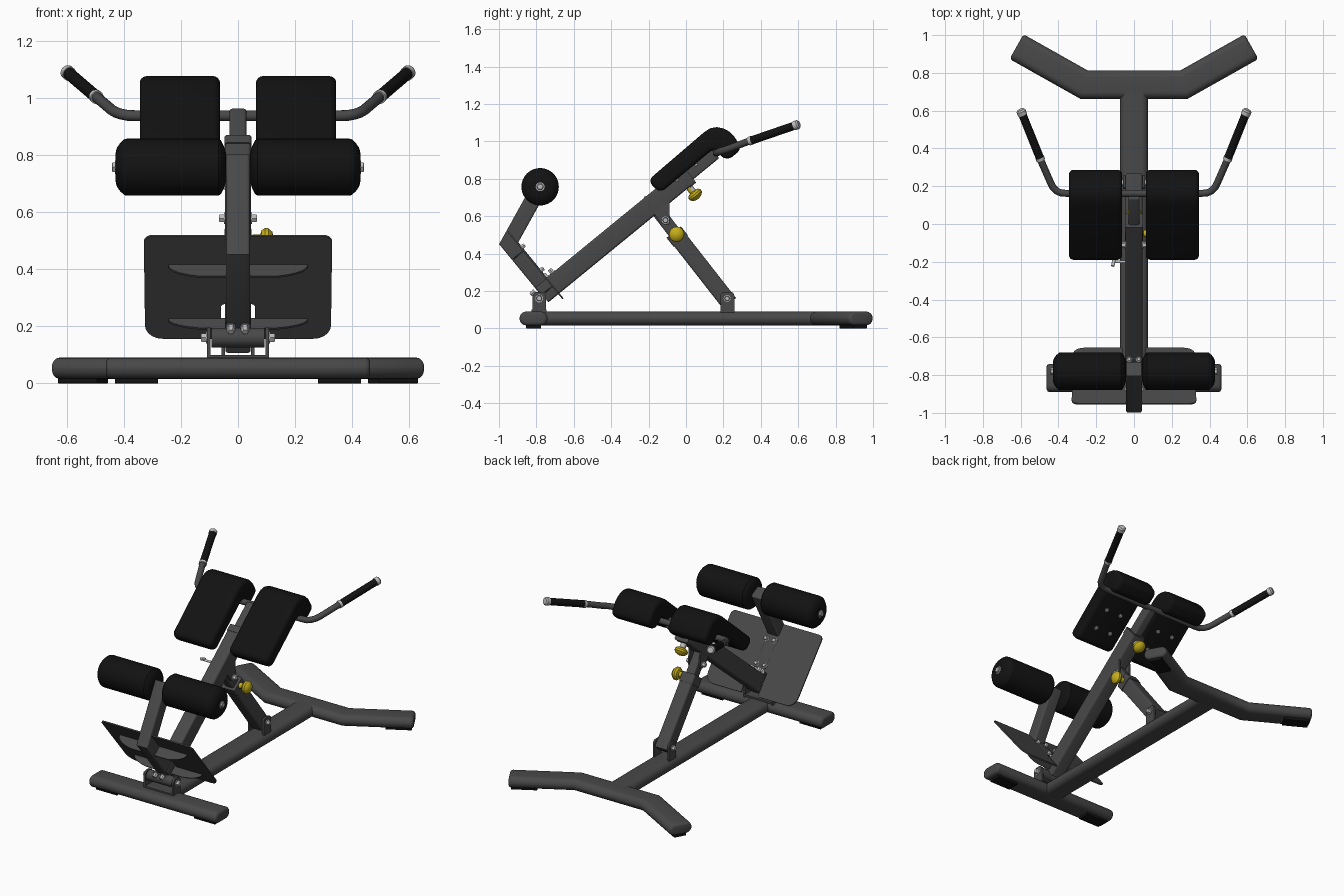
import bpy, bmesh, math
from mathutils import Vector as V

if "Cube" in bpy.data.objects:
    bpy.data.objects.remove(bpy.data.objects["Cube"])

def mat(name, c):
    m = bpy.data.materials.new(name)
    m.diffuse_color = (*c, 1)
    m.use_nodes = True
    m.node_tree.nodes["Principled BSDF"].inputs["Base Color"].default_value = m.diffuse_color
    return m

FRAME = mat("frame_grey", (0.065, 0.065, 0.065))
BLACK = mat("pad_black", (0.006, 0.006, 0.006))
STEEL = mat("steel", (0.5, 0.5, 0.5))
GOLD = mat("knob_yellow", (0.55, 0.42, 0.01))
X, Z = V((1, 0, 0)), V((0, 0, 1))
B = V((0, 0.773, 0.634))      # direction along the inclined beam
U = V((0, -0.634, 0.773))     # perpendicular to it (up the foot plate)

def loft(name, rings, m):
    """Skin closed rings and cap both ends."""
    bm = bmesh.new()
    vs = [[bm.verts.new(p) for p in r] for r in rings]
    n = len(vs[0])
    for a, b in zip(vs, vs[1:]):
        for i in range(n):
            bm.faces.new((a[i], a[(i + 1) % n], b[(i + 1) % n], b[i]))
    bm.faces.new(vs[0])
    bm.faces.new(vs[-1])
    bmesh.ops.recalc_face_normals(bm, faces=bm.faces)
    me = bpy.data.meshes.new(name)
    bm.to_mesh(me)
    bm.free()
    me.materials.append(m)
    ob = bpy.data.objects.new(name, me)
    bpy.context.collection.objects.link(ob)
    return ob

def fillet(pts, n=5):
    """Round polygon corners given as (a, b, radius)."""
    out, w = [], 0.7071
    for i, (a, b, r) in enumerate(pts):
        p = V((a, b))
        if r == 0:
            out.append(p)
            continue
        p0 = p + (V(pts[i - 1][:2]) - p).normalized() * r
        p2 = p + (V(pts[(i + 1) % len(pts)][:2]) - p).normalized() * r
        for k in range(n + 1):
            t = k / n
            c0, c1, c2 = (1 - t) ** 2, 2 * w * t * (1 - t), t * t
            out.append((p0 * c0 + p * c1 + p2 * c2) / (c0 + c1 + c2))
    return out

def rect(w, h, r):
    w, h = w / 2, h / 2
    return fillet([(-w, -h, r), (w, -h, r), (w, h, r), (-w, h, r)])

def inset(prof, d):
    """Shrink a closed 2D profile by distance d."""
    n, out = len(prof), []
    s = 1 if sum(prof[i - 1].cross(prof[i]) for i in range(n)) > 0 else -1
    for i, p in enumerate(prof):
        e1, e2 = (p - prof[i - 1]).normalized(), (prof[(i + 1) % n] - p).normalized()
        n1, n2 = V((-e1.y, e1.x)) * s, V((-e2.y, e2.x)) * s
        m = (n1 + n2).normalized()
        out.append(p + m * d / max(m.dot(n1), 0.5))
    return out

def sweep(name, path, up, prof, m=FRAME, bevel=0, segs=4):
    """Sweep a profile along a planar path, mitred corners, rounded end edges."""
    path = [V(p) for p in path]
    tans = [(q - p).normalized() for p, q in zip(path, path[1:])]
    steps = [k / segs * math.pi / 2 for k in range(segs + 1)] if bevel else [0]
    rings = []
    for i, p in enumerate(path):
        l1 = up.cross(tans[max(i - 1, 0)])
        l2 = up.cross(tans[min(i, len(tans) - 1)])
        lat = (l1 + l2).normalized()
        lat /= lat.dot(l1)
        first, last = i == 0, i == len(path) - 1
        for th in (steps if first else steps[::-1] if last else [None]):
            pr, q = prof, p
            if th is not None and bevel:
                pr = inset(prof, bevel * (1 - math.sin(th)))
                q = p + (tans[0] if first else -tans[-1]) * bevel * (1 - math.cos(th))
            rings.append([q + lat * a + up * b for a, b in pr])
    return loft(name, rings, m)

def prism(name, x0, x1, pts, m=FRAME, bevel=0):
    """Extrude a (y, z) outline between two x positions."""
    x0, x1 = sorted((x0, x1))
    return sweep(name, [(x0, 0, 0), (x1, 0, 0)], Z, fillet(pts), m, bevel)

def lathe(name, origin, axis, prof, m, n=32):
    """Revolve (distance, radius) pairs around an axis."""
    q = V(axis).to_track_quat('Z', 'Y')
    return loft(name, [[V(origin) + q @ V((r * math.cos(k * math.tau / n),
                r * math.sin(k * math.tau / n), t)) for k in range(n)] for t, r in prof], m)

def bolt(name, origin, axis, r=0.016, h=0.016):
    lathe(name + "_washer", origin, axis, [(0, r * 1.25), (0.004, r * 1.25)], STEEL, 20)
    lathe(name, origin, axis, [(0.004, r), (h * .8, r), (h, r * .8)], STEEL, 6)

# Base: oval tubes for front foot, spine and splayed rear foot
oval = rect(0.15, 0.074, 0.0365)
zb = 0.053
sweep("front_foot", [(-0.463, -0.815, zb), (0.463, -0.815, zb)], Z, oval, bevel=0.018)
sweep("base_spine", [(0, -0.78, zb), (0, 0.70, zb)], Z, oval)
rear = [(-0.622, 0.939, zb), (-0.265, 0.738, zb), (0.265, 0.738, zb), (0.622, 0.939, zb)]
sweep("rear_foot", rear, Z, oval, bevel=0.018)
flat = rect(0.08, 0.02, 0.003)
for s in (-1, 1):
    sweep("front_rubber_pad", [(s * 0.43, -0.815, 0.01), (s * 0.28, -0.815, 0.01)], Z, flat, BLACK)
    sweep("rear_rubber_pad", [(s * 0.61, 0.932, 0.01), (s * 0.475, 0.856, 0.01)], Z, flat, BLACK)

# Inclined beam: outer sleeve and sliding inner tube
sweep("main_beam", [(0, -0.77, 0.181), (0, 0.014, 0.822)], X, rect(0.108, 0.09, 0.012))
sweep("beam_collar", [(0, -0.015, 0.798), (0, 0.018, 0.825)], X, rect(0.116, 0.096, 0.012))
sweep("sliding_tube", [(0, -0.1, 0.728), (0, 0.155, 0.937)], X, rect(0.07, 0.058, 0.01), bevel=0.005)

# Beam pivot on the front foot
piv = V((0, -0.785, 0.16))
lathe("pivot_tube", piv - X * 0.092, X, [(0, 0.034), (0.184, 0.034)], FRAME)
prism("pivot_base_plate", -0.105, 0.105, [(-0.825, 0.088, 0), (-0.745, 0.088, 0), (-0.745, 0.1, 0), (-0.825, 0.1, 0)])
for s in (-1, 1):
    prism("pivot_lug", s * 0.096, s * 0.108, [(-0.822, 0.08, 0), (-0.748, 0.08, 0), (-0.748, 0.195, 0.03), (-0.822, 0.195, 0.03)])
    bolt("pivot_bolt", piv + X * s * 0.108, X * s, 0.017, 0.022)

# Foot plate with beam notch and curved stiffening flanges
P = V((0, -0.805, 0.338))
plate = fillet([(-0.33, 0.232, 0.03), (-0.325, -0.232, 0.06), (-0.06, -0.232, 0.01), (-0.06, -0.075, 0.015),
                (0.06, -0.075, 0.015), (0.06, -0.232, 0.01), (0.325, -0.232, 0.06), (0.33, 0.232, 0.03)])
sweep("foot_plate", [P - B * 0.004, P + B * 0.004], U, plate)
for v, h in ((0.1, 0.068), (-0.145, 0.055)):
    lens = [(0.245 * math.cos(k * math.pi / 16), h * min(1, 1.15 * math.sin(k * math.pi / 16) ** 0.8)) for k in range(17)]
    c = P + U * v
    sweep("plate_flange", [c - U * 0.004, c + U * 0.004], -B, lens)
for s in (-1, 1):
    for v in (0.12, -0.04):
        bolt("plate_bolt", P + U * v + X * s * 0.03 + B * 0.004, B, 0.013, 0.02)
    bolt("arm_bolt", V((s * 0.025, -0.80, 0.205)) - B * 0.01, -B, 0.014, 0.03)
    for v in (-0.1, -0.14):
        bolt("beam_plate_bolt", V((s * 0.025, -0.70, 0.24)) + U * 0.052 - B * (v + 0.115), U, 0.014, 0.026)

# Bent arm carrying the ankle rollers
sweep("roller_arm", [(0, -0.742, 0.204), (0, -0.948, 0.455), (0, -0.765, 0.785)], X, rect(0.085, 0.084, 0.012), bevel=0.005)
ax = V((0, -0.78, 0.757))
lathe("roller_axle", ax - X * 0.43, X, [(0, 0.015), (0.86, 0.015)], STEEL)
for s in (-1, 1):
    lathe("ankle_roller", ax, X * s, [(0.042, 0.05), (0.05, 0.075), (0.06, 0.094), (0.068, 0.1), (0.388, 0.1),
          (0.398, 0.098), (0.412, 0.085), (0.423, 0.07), (0.428, 0.055), (0.429, 0.03)], BLACK, 40)
    bolt("roller_cap_bolt", ax + X * s * 0.426, X * s, 0.019, 0.016)

# Hip pads with curved-over top ends
pad = [(-0.205, 0.79, 0.035), (-0.139, 0.722, 0.035), (0.135, 0.95, 0.01), (0.155, 0.95, 0), (0.219, 0.895, 0.035),
       (0.297, 0.957, 0.03), (0.277, 0.995, 0), (0.258, 1.026, 0), (0.232, 1.052, 0), (0.2, 1.069, 0), (0.165, 1.076, 0), (0.13, 1.070, 0), (0.096, 1.048, 0)]
for s in (-1, 1):
    prism("hip_pad", s * 0.063, s * 0.344, pad, BLACK, 0.024)
    for y in (-0.05, 0.05):
        for x in (0.15, 0.26):
            bolt("pad_bolt", V((s * x, y, 0.795 + (y + 0.05) * 0.82)), -U, 0.01, 0.012)

# Handlebar: one bent tube, with grips, collars and end caps
half = [(0.35, 0.162, 0.937), (0.385, 0.164, 0.938), (0.41, 0.175, 0.943), (0.43, 0.195, 0.95), (0.443, 0.222, 0.958), (0.497, 0.345, 1.004)]
pts = [(-x, y, z) for x, y, z in reversed(half)] + half
cu = bpy.data.curves.new("handlebar", 'CURVE')
cu.dimensions, cu.bevel_depth, cu.bevel_resolution, cu.use_fill_caps = '3D', 0.019, 5, True
sp = cu.splines.new('POLY')
sp.points.add(len(pts) - 1)
for p, co in zip(sp.points, pts):
    p.co = (*co, 1)
cu.materials.append(FRAME)
bar = bpy.data.objects.new("handlebar", cu)
bpy.context.collection.objects.link(bar)
for s in (-1, 1):
    a, b = V((s * 0.495, 0.342, 1.002)), V((s * 0.598, 0.598, 1.09))
    d, L = (b - a).normalized(), (b - a).length
    lathe("grip_collar", a, d, [(-0.004, 0.024), (0.012, 0.024)], STEEL)
    lathe("hand_grip", a, d, [(0.012, 0.022), (L - 0.02, 0.022)], BLACK)
    lathe("grip_end_cap", a, d, [(L - 0.022, 0.025), (L, 0.025), (L + 0.008, 0.018)], STEEL)

# Telescopic support strut and its brackets
lo, mid, top = V((0, 0.22, 0.15)), V((0, -0.05, 0.495)), V((0, -0.165, 0.645))
S = (top - lo).normalized()
sweep("strut_outer", [lo - S * 0.02, mid], X, rect(0.09, 0.088, 0.012))
sweep("strut_collar", [mid - S * 0.035, mid + S * 0.025], X, rect(0.098, 0.096, 0.012))
sweep("strut_inner", [mid - S * 0.05, top], X, rect(0.068, 0.06, 0.01))
hinge = V((0, -0.11, 0.578))
for s in (-1, 1):
    prism("strut_foot_lug", s * 0.046, s * 0.058, [(0.185, 0.08, 0), (0.258, 0.08, 0), (0.258, 0.195, 0.02), (0.185, 0.195, 0.02)])
    bolt("strut_foot_bolt", lo + V((s * 0.058, 0, 0.01)), X * s, 0.015, 0.02)
    prism("strut_top_lug", s * 0.034, s * 0.045, [(-0.2, 0.66, 0.01), (-0.135, 0.56, 0.02), (-0.085, 0.55, 0.02), (-0.09, 0.69, 0.01)])
    bolt("strut_top_bolt", hinge + X * s * 0.045, X * s, 0.016, 0.022)

# Yellow adjusting knobs and the small release lever
mushroom = [(0, 0.018), (0.028, 0.018), (0.033, 0.033), (0.044, 0.041), (0.056, 0.04), (0.07, 0.028), (0.076, 0.008)]
lathe("strut_knob", (0.05, -0.05, 0.503), X, mushroom, GOLD)
lathe("beam_knob_stem", V((0, 0.01, 0.765)), -U, [(-0.02, 0.018), (0.05, 0.018)], STEEL)
lathe("beam_knob", V((0, 0.018, 0.752)), -U, mushroom, GOLD)
lathe("lever_rod", (-0.03, -0.2, 0.685), V((-1, 0, 0)), [(0, 0.007), (0.08, 0.007)], STEEL, 12)
lathe("lever_tip", (-0.108, -0.2, 0.69), V((-0.1, -0.5, 0.2)), [(-0.01, 0.009), (0.025, 0.009)], STEEL, 12)

# Smooth shading with crisp edges
bpy.ops.object.select_all(action='SELECT')
bpy.context.view_layer.objects.active = bar
bpy.ops.object.convert(target='MESH')
bpy.ops.object.shade_smooth_by_angle(angle=math.radians(35))
